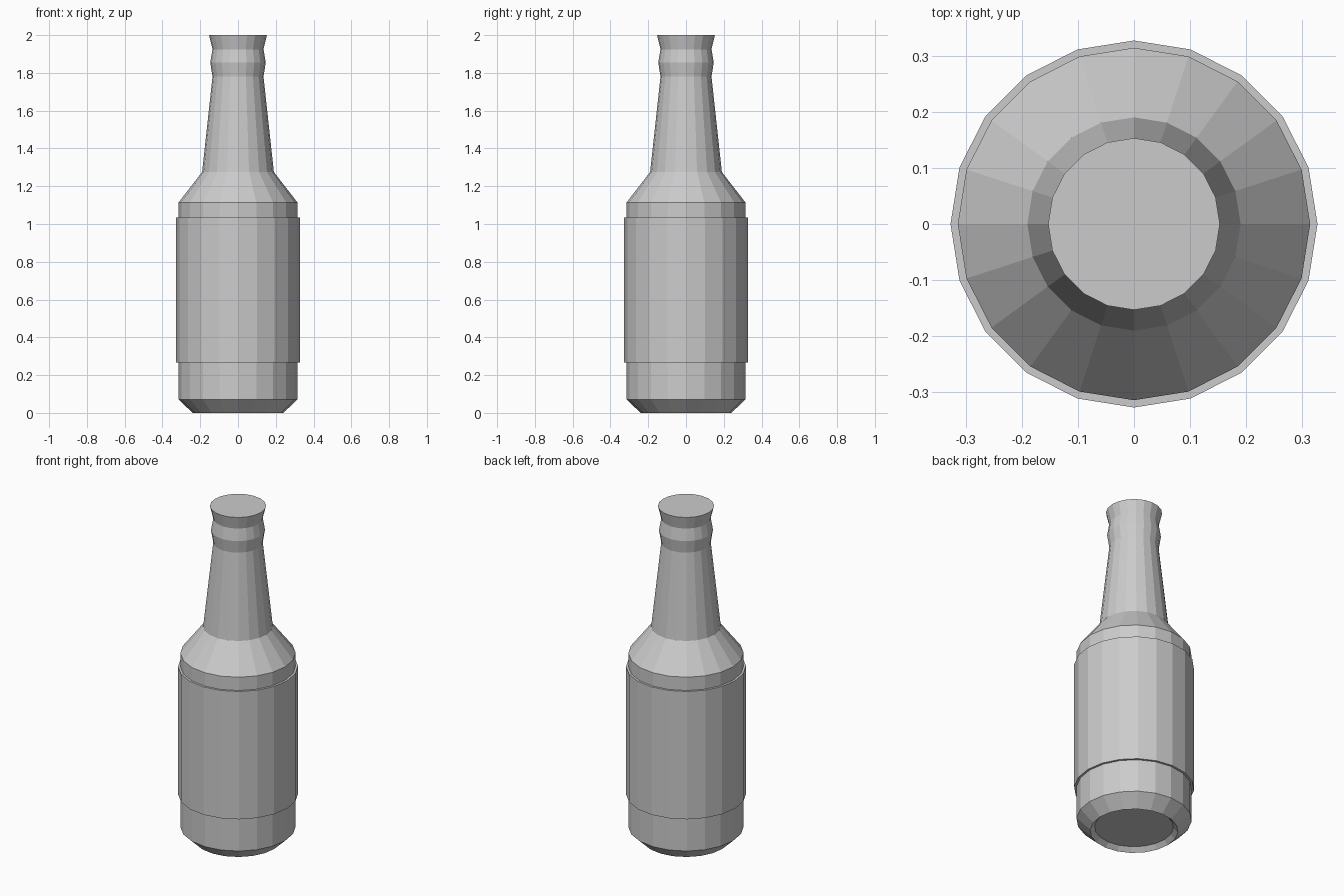
import bpy, bmesh
from math import cos, sin, tau

if "Cube" in bpy.data.objects:
    bpy.data.objects.remove(bpy.data.objects["Cube"])

SIDES = 20


def lathe(name, profile, closed=False):
    """Spin (radius, z) points round z; a closed profile makes a ring, an open one is capped."""
    bm = bmesh.new()
    rings = [[bm.verts.new((r * cos(tau * i / SIDES), r * sin(tau * i / SIDES), z))
              for i in range(SIDES)] for r, z in profile]
    pairs = list(zip(rings, rings[1:]))
    if closed:
        pairs.append((rings[-1], rings[0]))
    else:
        bm.faces.new(rings[0][::-1])
        bm.faces.new(rings[-1])
    for a, b in pairs:
        for i in range(SIDES):
            j = (i + 1) % SIDES
            bm.faces.new((a[i], a[j], b[j], b[i]))
    bmesh.ops.recalc_face_normals(bm, faces=bm.faces)
    mesh = bpy.data.meshes.new(name)
    bm.to_mesh(mesh)
    bm.free()
    obj = bpy.data.objects.new(name, mesh)
    bpy.context.collection.objects.link(obj)
    return obj


# Bottle: recessed base, body, shoulder, neck and flared lip
lathe("bottle", [(0.215, 0.025), (0.24, 0), (0.314, 0.07), (0.314, 1.115),
                 (0.19, 1.275), (0.135, 1.78), (0.147, 1.855),
                 (0.135, 1.925), (0.153, 2.0)])

# Wrap-around label sleeve
lathe("label_sleeve", [(0.314, 0.267), (0.327, 0.267), (0.327, 1.035), (0.314, 1.035)],
      closed=True)
